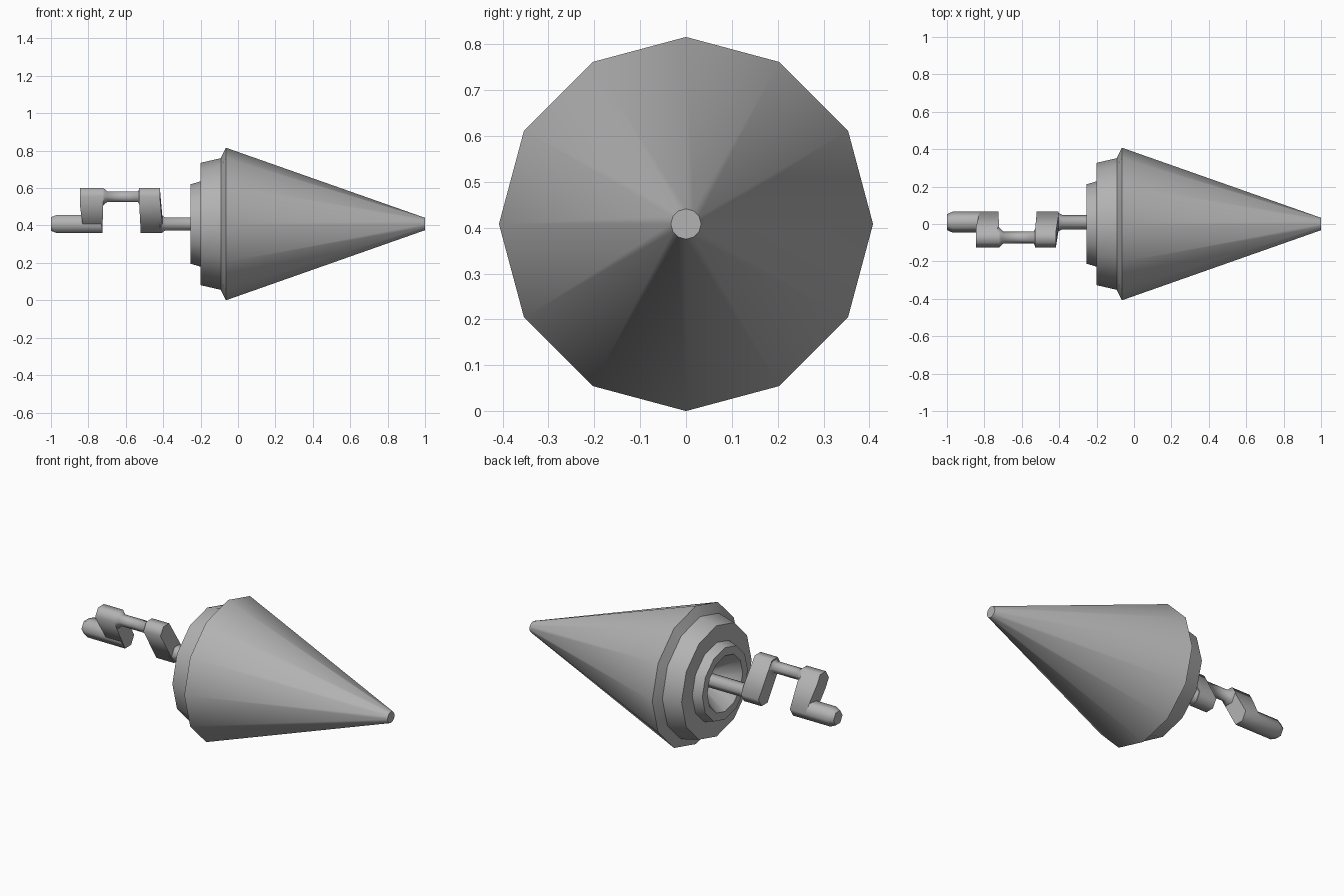
import bpy, bmesh
from math import cos, sin, pi, radians

if "Cube" in bpy.data.objects:
    bpy.data.objects.remove(bpy.data.objects["Cube"])

AXIS_Z = 0.408
LOW = (0.01, 0.408)      # crank on-axis centre (y, z)
HIGH = (-0.072, 0.554)   # crank offset centre (y, z)

# Dark grey metal shared by all parts
metal = bpy.data.materials.new("dark_grey")
metal.diffuse_color = (0.45, 0.45, 0.45, 1)
metal.use_nodes = True
metal.node_tree.nodes["Principled BSDF"].inputs["Base Color"].default_value = metal.diffuse_color


def ring(x, r, centre, n):
    """n-sided ring of points around an x-parallel axis."""
    return [(x, centre[0] + r * cos(2 * pi * i / n), centre[1] + r * sin(2 * pi * i / n))
            for i in range(n)]


def finish(name, bm, angle):
    bmesh.ops.recalc_face_normals(bm, faces=bm.faces)
    mesh = bpy.data.meshes.new(name)
    bm.to_mesh(mesh)
    bm.free()
    mesh.materials.append(metal)
    obj = bpy.data.objects.new(name, mesh)
    bpy.context.collection.objects.link(obj)
    bpy.ops.object.select_all(action='DESELECT')
    obj.select_set(True)
    bpy.context.view_layer.objects.active = obj
    bpy.ops.object.shade_smooth_by_angle(angle=radians(angle))
    return obj


def loft(name, stations, centre, n, angle):
    """Join rings given as (x, radius) and cap both ends."""
    bm = bmesh.new()
    rings = [[bm.verts.new(p) for p in ring(x, r, centre, n)] for x, r in stations]
    for a, b in zip(rings, rings[1:]):
        for i in range(n):
            j = (i + 1) % n
            bm.faces.new((a[i], a[j], b[j], b[i]))
    bm.faces.new(rings[0])
    bm.faces.new(rings[-1])
    return finish(name, bm, angle)


def arm(name, low_x, high_x):
    """Crank arm: hull around a low and a high hexagonal stub."""
    bm = bmesh.new()
    for xs, r, c in ((low_x, 0.056, LOW), (high_x, 0.054, HIGH)):
        for x in xs:
            for p in ring(x, r, c, 6):
                bm.verts.new(p)
    res = bmesh.ops.convex_hull(bm, input=bm.verts[:])
    junk = {v for v in res["geom_interior"] if isinstance(v, bmesh.types.BMVert)}
    bmesh.ops.delete(bm, geom=list(junk), context='VERTS')
    bmesh.ops.dissolve_limit(bm, angle_limit=radians(4), verts=bm.verts, edges=bm.edges)
    return finish(name, bm, 65)


# Cone with stepped collar and hollow rear socket
loft("cone_body", [(1.0, 0.033), (-0.065, 0.408), (-0.092, 0.352), (-0.2, 0.327),
                   (-0.2, 0.228), (-0.255, 0.212), (-0.255, 0.165), (-0.11, 0.06)],
     (0, AXIS_Z), 12, 40)

# Crank: handle, two slanted arms, thin grip and the shaft into the cone
loft("crank_handle", [(-1.0, 0.042), (-0.97, 0.056), (-0.73, 0.056)], LOW, 6, 62)
arm("outer_arm", (-0.825, -0.725), (-0.845, -0.72))
loft("crank_grip", [(-0.73, 0.054), (-0.72, 0.054), (-0.70, 0.033),
                    (-0.535, 0.033), (-0.525, 0.054)], HIGH, 6, 62)
arm("inner_arm", (-0.52, -0.405), (-0.53, -0.418))
loft("drive_shaft", [(-0.42, 0.056), (-0.405, 0.05), (-0.385, 0.039), (-0.1, 0.039)], LOW, 6, 62)
